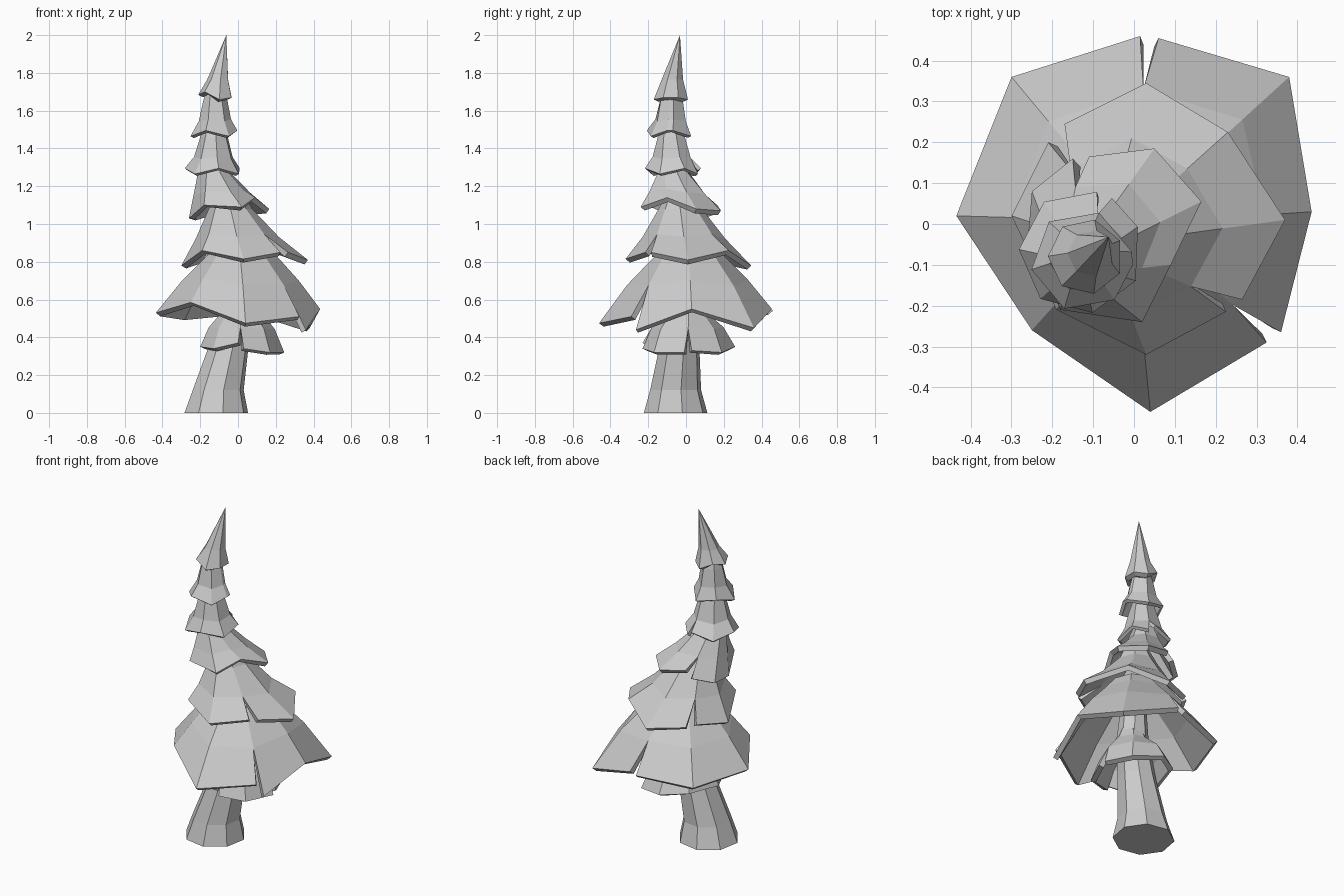
import bpy, bmesh
from math import sin, cos, radians
from mathutils import Vector

if "Cube" in bpy.data.objects:
    bpy.data.objects.remove(bpy.data.objects["Cube"])


def make_object(name, bm):
    bmesh.ops.recalc_face_normals(bm, faces=bm.faces)
    me = bpy.data.meshes.new(name)
    bm.to_mesh(me)
    bm.free()
    ob = bpy.data.objects.new(name, me)
    bpy.context.collection.objects.link(ob)
    return ob


def loft(bm, rings, gaps=()):
    # gaps: rim edges left open (slits) in the lowest band
    vs = [[bm.verts.new(p) for p in r] for r in rings]
    n = len(rings[0])
    for k in range(len(vs) - 1):
        for i in range(n):
            if i in gaps:
                continue
            j = (i + 1) % n
            bm.faces.new((vs[k][i], vs[k][j], vs[k + 1][j], vs[k + 1][i]))
    return vs


def bough(name, rim, gaps, mid_z, t, top, thick=0.03):
    """Skirt of foliage: jagged rim -> shoulder -> narrow top; top=(x, y, radius, z)."""
    rim = [Vector(p) for p in rim]
    n = len(rim)
    centre = sum(rim, Vector()) / n
    tc = Vector((top[0], top[1], 0))
    mid, up = [], []
    for p in rim:
        d = p - centre
        d.z = 0
        q = tc + d.normalized() * top[2]
        m = p.lerp(q, t)
        m.z = mid_z + (p.z - centre.z) * 0.35
        q.z = top[3]
        mid.append(m)
        up.append(q)
    for g in gaps:                      # the slit closes at the shoulder
        h = (g + 1) % n
        for ring in (mid, up):
            c = (ring[g] + ring[h]) / 2
            ring[g], ring[h] = c.copy(), c.copy()
    tip = [tc.lerp(q, 0.7) + Vector((0, 0, 0.07)) for q in up]
    for p in tip:
        p.z = top[3] + 0.07
    bm = bmesh.new()
    loft(bm, [rim, mid, up, tip], gaps)
    bmesh.ops.remove_doubles(bm, verts=bm.verts, dist=0.0005)
    ob = make_object(name, bm)
    s = ob.modifiers.new("thickness", 'SOLIDIFY')
    s.thickness = thick
    s.offset = -1
    return ob


def jagged(cx, cy, r, z, n, turn, jag):
    # Small rim with alternating heights, plus a doubled point for a slit
    angs = [turn + 360 * i / n for i in range(n)] + [turn + 345]
    return [(cx + r * cos(radians(a)), cy + r * sin(radians(a)),
             z + jag * (-1) ** i) for i, a in enumerate(angs)]


# Leaning trunk with flared foot
bm = bmesh.new()
rings = []
for cx, cy, r, z in ((-.115, -.055, .172, 0), (-.105, -.055, .138, .12),
                     (-.05, -.035, .108, .35), (.01, 0, .09, .55), (.0, 0, .06, .9)):
    rings.append([(cx + r * cos(radians(45 * i + 12)),
                   cy + r * sin(radians(45 * i + 12)), z) for i in range(8)])
vs = loft(bm, rings)
bm.faces.new(vs[0])
bm.faces.new(vs[-1])
make_object("trunk", bm)

# Lower boughs, rims read anticlockwise from the left
bough("bough_1", [(-.2, -.03, .35), (-.13, -.17, .34), (0, -.23, .37), (.03, -.23, .34),
                  (.17, -.17, .32), (.245, -.01, .32), (.235, .03, .33), (.17, .19, .32),
                  (.0, .26, .35), (-.14, .17, .36)],
      (2, 5), .45, .38, (.02, 0, .1, .54))
bough("bough_2", [(-.435, .02, .53), (-.25, -.26, .585), (.04, -.46, .475), (.325, -.29, .51),
                  (.36, -.265, .44), (.435, .03, .55), (.38, .36, .45), (.06, .455, .55),
                  (.015, .46, .54), (-.3, .36, .51)],
      (3, 7), .69, .5, (.02, .02, .185, .83))
bough("bough_3", [(-.3, .02, .78), (-.19, -.21, .86), (.03, -.32, .815), (.225, -.215, .85),
                  (.265, -.185, .85), (.37, .01, .81), (.23, .225, .86), (.03, .345, .78),
                  (-.17, .245, .8), (-.21, .2, .81)],
      (3, 8), .935, .52, (-.04, -.03, .115, 1.08))
bough("bough_4", [(-.26, -.04, 1.03), (-.18, -.21, 1.1), (.02, -.24, 1.09), (.09, -.1, 1.14),
                  (.165, .055, 1.08), (.05, .185, 1.07), (-.11, .165, 1.1),
                  (-.15, .16, 1.06), (-.25, .08, 1.03)],
      (6,), 1.165, .5, (-.125, -.065, .09, 1.27))

# Small upper boughs
bough("bough_5", jagged(-.13, -.068, .152, 1.28, 7, 75, .015), (7,),
      1.35, .6, (-.125, -.075, .075, 1.46), .02)
bough("bough_6", jagged(-.128, -.09, .125, 1.48, 6, 10, .015), (),
      1.55, .65, (-.12, -.08, .065, 1.65), .02)

# Pointed crown
bm = bmesh.new()
base, shoulder, under = [], [], []
for i in range(7):
    a = radians(360 * i / 7 + 25)
    d = Vector((cos(a), sin(a), 0))
    z = 1.675 + .012 * (-1) ** i - .02 * d.x
    base.append(Vector((-.118, -.08, z)) + d * .093)
    shoulder.append(Vector((-.105, -.072, 1.765)) + d * .058)
    under.append(Vector((-.118, -.08, z - .012)) + d * .065)
vs = loft(bm, [under, base, shoulder])
apex = bm.verts.new((-.062, -.032, 2.0))
for i in range(7):
    bm.faces.new((vs[2][i], vs[2][(i + 1) % 7], apex))
bm.faces.new(vs[0])
make_object("crown", bm)
